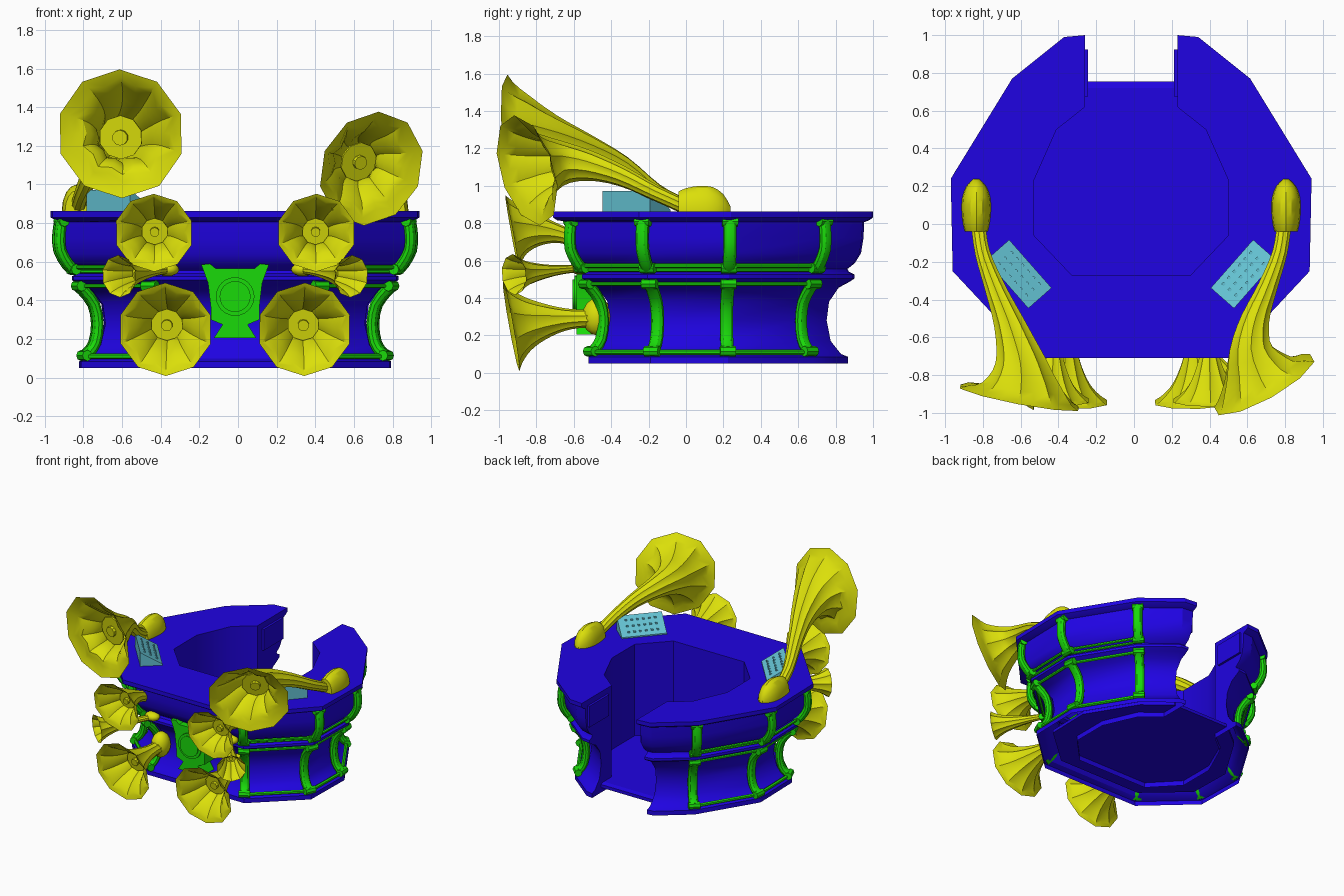
import bpy, bmesh, math
from mathutils import Vector, Matrix

if "Cube" in bpy.data.objects:
    bpy.data.objects.remove(bpy.data.objects["Cube"], do_unlink=True)

CX, CY = -0.015, 0.145          # centre of the booth


def material(name, rgb):
    m = bpy.data.materials.new(name)
    m.use_nodes = True
    m.diffuse_color = (*rgb, 1)
    m.node_tree.nodes["Principled BSDF"].inputs["Base Color"].default_value = (*rgb, 1)
    return m


BLUE = material("royal blue", (0.014, 0.001, 0.76))
GREEN = material("bright green", (0.01, 0.7, 0.003))
YELLOW = material("brass yellow", (0.71, 0.74, 0.003))
CYAN = material("pale cyan", (0.13, 0.55, 0.66))


def finish(name, bm, mat, angle=30):
    bmesh.ops.recalc_face_normals(bm, faces=bm.faces)
    me = bpy.data.meshes.new(name)
    bm.to_mesh(me)
    bm.free()
    ob = bpy.data.objects.new(name, me)
    bpy.context.collection.objects.link(ob)
    me.materials.append(mat)
    bpy.ops.object.select_all(action="DESELECT")
    ob.select_set(True)
    bpy.context.view_layer.objects.active = ob
    bpy.ops.object.shade_smooth_by_angle(angle=math.radians(angle))
    return ob


def skin(bm, rings, closed=True, caps=(True, True)):
    rows = [[bm.verts.new(p) for p in r] for r in rings]
    n = len(rows[0])
    for a, b in zip(rows, rows[1:]):
        for i in range(n if closed else n - 1):
            j = (i + 1) % n
            bm.faces.new((a[i], a[j], b[j], b[i]))
    for row, cap in zip((rows[0], rows[-1]), caps):
        if cap:
            bm.faces.new(row)


def smooth_path(pts, steps=3):
    """Catmull-Rom through (x, y, z, radius) points."""
    p = [Vector(q) for q in pts]
    p = [2 * p[0] - p[1]] + p + [2 * p[-1] - p[-2]]
    out = []
    for a, b, c, d in zip(p, p[1:], p[2:], p[3:]):
        for k in range(steps):
            t = k / steps
            out.append(0.5 * (2 * b + (c - a) * t + (2 * a - 5 * b + 4 * c - d) * t * t
                              + (3 * b - a - 3 * c + d) * t ** 3))
    return out + [p[-2]]


def loft(name, path, mat, up=(0, 0, 1), sides=8, flat=1.0, flute=1.0, open_end=False):
    """Sweep a polygon along a path; flute pulls every second corner inward."""
    rings, last = [], len(path) - 1
    for k, q in enumerate(path):
        t = (path[min(k + 1, last)] - path[max(k - 1, 0)]).to_3d().normalized()
        side = t.cross(Vector(up)).normalized()
        u = side.cross(t)
        ring = []
        for i in range(sides):
            a = math.tau * i / sides
            f = 1 if flute == 1 or i % 2 == 0 else (0.951 if k == last else flute)
            ring.append(q.to_3d() + q[3] * f * (u * math.cos(a) * flat + side * math.sin(a)))
        rings.append(ring)
    bm = bmesh.new()
    skin(bm, rings, caps=(True, not open_end))
    return finish(name, bm, mat)


def rod(name, a, b, r, mat, sides=8):
    return loft(name, [Vector((*a, r)), Vector((*b, r))], mat, sides=sides)


def prism(name, pts, lo, hi, mat):
    """Flat outline in x and z, given thickness along y."""
    bm = bmesh.new()
    skin(bm, [[(x, y, z) for x, z in pts] for y in (lo, hi)])
    return finish(name, bm, mat)


def box(name, centre, size, mat, rot=0):
    bm = bmesh.new()
    bmesh.ops.create_cube(bm, size=1, matrix=Matrix.Translation(centre)
                          @ Matrix.Rotation(rot, 4, "Z") @ Matrix.Diagonal((*size, 1)))
    return finish(name, bm, mat)


def ball(name, centre, size, mat):
    bm = bmesh.new()
    bmesh.ops.create_uvsphere(bm, u_segments=12, v_segments=8, radius=1,
                              matrix=Matrix.Translation(centre) @ Matrix.Diagonal((*size, 1)))
    return finish(name, bm, mat, 40)


# Booth: plan outline (half, back to front) swept with a moulded wall profile
OUTER = [(.245, .855), (.355, .845), (.63, .625), (.955, .095), (.945, -.395), (.515, -.855)]
INNER = [(.245, .475), (.25, .47), (.395, .355), (.515, .085), (.515, -.205), (.315, -.415)]
WALL = [(1, .862), (1, .83), (.975, .815), (.945, .805), (.94, .72), (.925, .64), (.885, .585),
        (.84, .555), (.85, .54), (.885, .525), (.885, .505), (.85, .485), (.785, .455),
        (.725, .38), (.71, .28), (.735, .17), (.8, .1), (.845, .085), (.845, .05)]


def wall_point(p, s, z, m):
    x = p[0] if p is OUTER[0] else p[0] * s     # the doorway keeps its width
    set_back = .055 if p is OUTER[-1] and s < .97 else 0    # deeper counter overhang in front
    return Vector((CX + m * x, CY + p[1] * s + set_back, z))


sections = []
for m, order in ((1, range(6)), (-1, range(5, -1, -1))):
    for i in order:
        ring = [Vector((CX + m * INNER[i][0], CY + INNER[i][1], z)) for z in (.05, .862)]
        sections.append(ring + [wall_point(OUTER[i], s, z, m) for s, z in WALL])
bm = bmesh.new()
skin(bm, sections, closed=False)      # hollow underneath
finish("booth_wall", bm, BLUE)

# Floor disc filling the waist, with a bevelled upper edge
bm = bmesh.new()
skin(bm, [[wall_point(p, s, z, 1) for p in OUTER[1:]]
          + [wall_point(p, s, z, -1) for p in reversed(OUTER[1:])]
          for s, z in ((.72, .09), (.72, .115), (.68, .125))])
finish("booth_floor", bm, BLUE, 5)


# Green frame: posts on the corners, scroll ends and rails between them
UPPER = [(.945, .81), (.955, .74), (.95, .66), (.91, .59), (.88, .56)]
LOWER = [(.85, .475), (.82, .45), (.765, .38), (.745, .28), (.76, .18), (.795, .13), (.82, .115)]


def add_frame(m, label):
    for i in range(2, 6):
        p = OUTER[i]
        out = Vector((m * p[0], p[1], 0)).normalized()
        across = out.cross(Vector((0, 0, 1)))
        for part, prof in (("upper", UPPER), ("lower", LOWER)):
            pts = [(*(wall_point(p, s, z, m) + out * .006), .036) for s, z in prof]
            loft(f"{label}_{part}_post", smooth_path(pts, 2), GREEN, up=out, flat=.8, sides=10)
            for q in (pts[0], pts[-1]):
                c = Vector(q[:3])
                rod(f"{label}_{part}_scroll", c - across * .042, c + across * .042, .028, GREEN)
        if i < 5:
            for s, z, r in ((.895, .572, .011), (.87, .55, .011), (.85, .475, .012),
                            (.825, .11, .014)):
                rod(f"{label}_rail", wall_point(p, s, z, m),
                    wall_point(OUTER[i + 1], s, z, m), r, GREEN, 6)


# Fluted horns with a throat cup and a knob inside the bell
def add_horn(name, pts, throat):
    path = smooth_path(pts)
    loft(name, path, YELLOW, sides=20, flute=.87, open_end=True)
    rim = path[-1]
    n = (path[-1] - path[-2]).to_3d().normalized()
    c = Vector(pts[throat][:3])
    r = rim[3]
    rod(name + "_throat", c, c + n * .012, r * .34, YELLOW, 10)
    rod(name + "_knob", c, c + n * .035, r * .12, YELLOW, 10)


BELL = [(0, .22), (.12, .2), (.35, .25), (.6, .4), (.8, .59), (.93, .81), (1, 1)]


def straight_horn(name, tail, rim, r, bow):
    a, b = Vector(tail), Vector(rim)
    lift = Vector((0, 0, bow))
    add_horn(name, [(*(a.lerp(b, t) + lift * t * (1 - t)), f * r) for t, f in BELL], 3)


def side_x(m, x):
    return CX + m * x


for m, label in ((1, "left"), (-1, "right")):
    add_frame(m, label)
    box(f"{label}_door_jamb", (side_x(m, .24), .8, .73), (.025, .25, .17), BLUE)

    straight_horn(f"{label}_lower_horn", (side_x(m, .34), -.5, .29),
                  (side_x(m, .36), -.935, .25), .245, .04)
    ball(f"{label}_lower_horn_base", (side_x(m, .34), -.475, .3), (.07, .08, .1), YELLOW)
    straight_horn(f"{label}_middle_horn", (side_x(m, .41), -.56, .70),
                  (side_x(m, .42), -.93, .75), .205, .12)
    straight_horn(f"{label}_small_horn", (side_x(m, .34), -.57, .56),
                  (side_x(m, .6), -.92, .525), .11, 0)
    ball(f"{label}_small_horn_base", (side_x(m, .35), -.57, .56), (.06, .05, .035), YELLOW)

    # Blunt-fronted housing where the big horn's neck starts
    shell = [(side_x(m, .82), y, .862, r) for y, r in
             ((-.04, .06), (.0, .07), (.07, .077), (.14, .074), (.2, .052), (.238, .015))]
    loft(f"{label}_horn_housing", smooth_path(shell, 2), YELLOW, sides=16, flat=1.78)

    # Control box with a sloping panel
    d = Vector((-m * .66, -.75, 0))
    w = Vector((m * .75, -.66, 0))
    c = Vector((side_x(m, .595), -.265, 0))
    low, high = c - w * .082, c + w * .082
    corners = [(low, .855), (high, .855), (high, .972), (low, .872)]
    bm = bmesh.new()
    skin(bm, [[q + d * e + Vector((0, 0, z)) for q, z in corners] for e in (-.17, .17)])
    finish(f"{label}_control_box", bm, CYAN)
    for row in range(3):
        for k in range(6):
            f = -.045 + row * .045
            q = c + w * f + d * (-.11 + k * .044)
            q.z = .922 + f * .61
            box(f"{label}_control_key", q, (.016, .016, .014), CYAN, math.atan2(d.y, d.x))

# Big curved horns, one taller than the other
add_horn("right_big_horn", [
    (side_x(-1, .81), -.01, .89, .04), (side_x(-1, .785), -.16, .97, .042),
    (side_x(-1, .72), -.34, 1.105, .057), (side_x(-1, .645), -.53, 1.19, .085),
    (side_x(-1, .59), -.72, 1.245, .135), (side_x(-1, .582), -.85, 1.266, .215),
    (side_x(-1, .592), -.92, 1.262, .335)], 4)
add_horn("left_big_horn", [
    (side_x(1, .81), -.01, .89, .04), (side_x(1, .785), -.16, .96, .042),
    (side_x(1, .72), -.34, 1.05, .055), (side_x(1, .655), -.51, 1.105, .08),
    (side_x(1, .635), -.66, 1.12, .12), (side_x(1, .672), -.785, 1.1, .2),
    (side_x(1, .705), -.85, 1.082, .305)], 4)

# Front shield with a raised round boss
edge = [(0, .565), (.1, .565), (.13, .59), (.175, .585), (.14, .49), (.125, .36), (.125, .3),
        (.065, .275), (.11, .205)]
shield = [(CX + x, z) for x, z in edge] + [(CX - x, z) for x, z in reversed(edge[1:])]
prism("front_shield", shield, -.585, -.44, GREEN)
rod("shield_ring", (CX, -.5, .42), (CX, -.597, .42), .1, GREEN, 24)
rod("shield_boss", (CX, -.5, .42), (CX, -.606, .42), .08, GREEN, 24)
